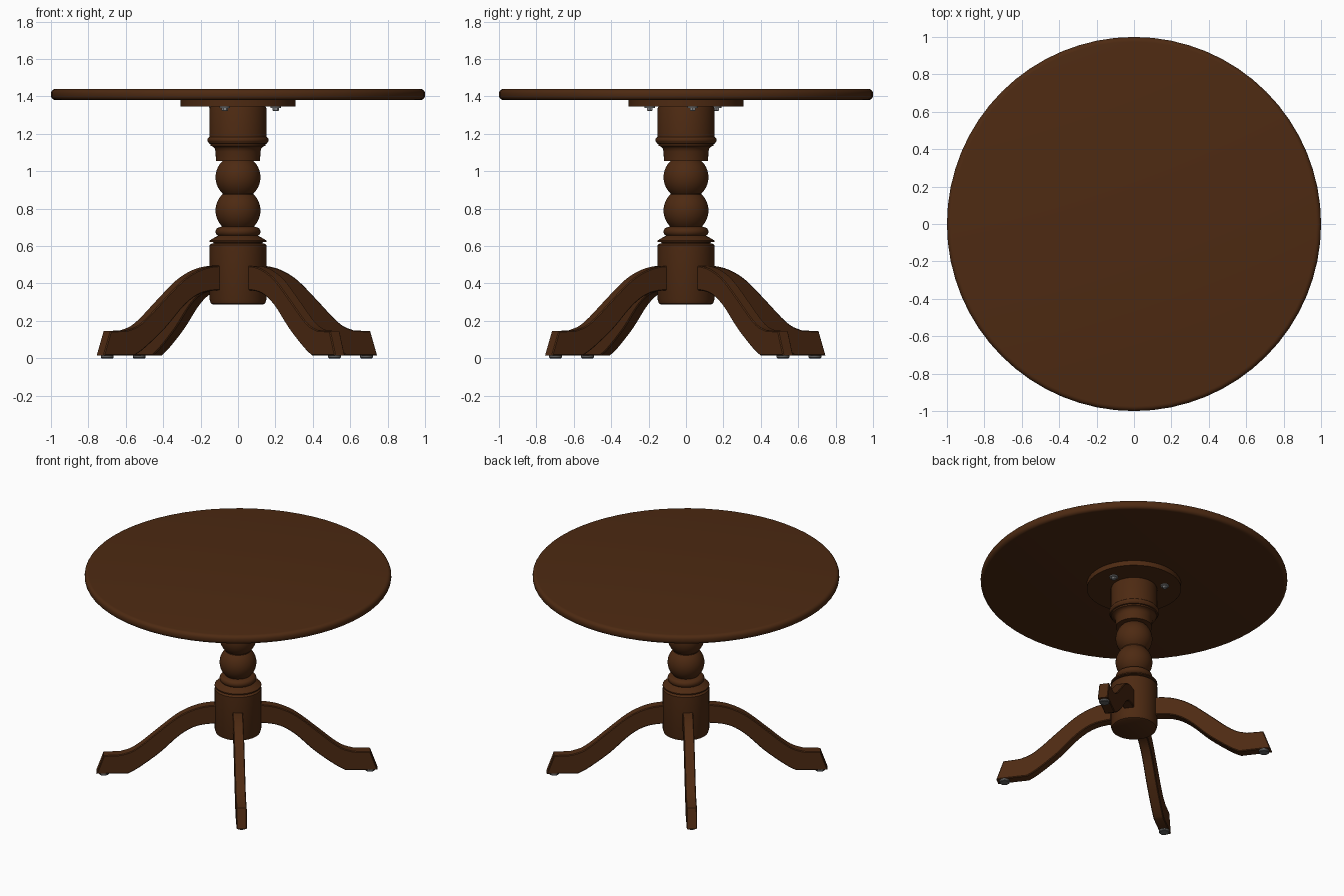
import bpy, bmesh, math
from mathutils import Matrix, Vector

if "Cube" in bpy.data.objects:
    bpy.data.objects.remove(bpy.data.objects["Cube"])


def material(name, rgb):
    m = bpy.data.materials.new(name)
    m.diffuse_color = (*rgb, 1)
    m.use_nodes = True
    m.node_tree.nodes["Principled BSDF"].inputs["Base Color"].default_value = m.diffuse_color
    return m


WOOD = material("dark_brown_wood", (0.075, 0.023, 0.006))
METAL = material("grey_metal", (0.25, 0.25, 0.25))
PAD = material("dark_grey_pad", (0.12, 0.12, 0.12))


def finish(bm, name, mat, angle=35):
    bmesh.ops.recalc_face_normals(bm, faces=bm.faces)
    me = bpy.data.meshes.new(name)
    bm.to_mesh(me)
    bm.free()
    me.materials.append(mat)
    ob = bpy.data.objects.new(name, me)
    bpy.context.collection.objects.link(ob)
    bpy.ops.object.select_all(action='DESELECT')
    ob.select_set(True)
    bpy.context.view_layer.objects.active = ob
    bpy.ops.object.shade_smooth_by_angle(angle=math.radians(angle))
    return ob


def lathe(name, profile, mat, sides=48, at=(0, 0)):
    """Turn a (radius, height) profile, capped at both ends."""
    bm = bmesh.new()
    rings = []
    for r, z in profile:
        rings.append([bm.verts.new((at[0] + r * math.cos(2 * math.pi * i / sides),
                                    at[1] + r * math.sin(2 * math.pi * i / sides), z))
                      for i in range(sides)])
    for a, b in zip(rings, rings[1:]):
        for i in range(sides):
            j = (i + 1) % sides
            bm.faces.new((a[i], a[j], b[j], b[i]))
    bm.faces.new(rings[0][::-1])
    bm.faces.new(rings[-1])
    return finish(bm, name, mat)


def arc(cr, cz, rr, rz, a0, a1, n):
    return [(cr + rr * math.cos(math.radians(a0 + (a1 - a0) * i / n)),
             cz + rz * math.sin(math.radians(a0 + (a1 - a0) * i / n))) for i in range(n + 1)]


def smooth(pts, n=4):
    """Catmull-Rom curve through the points."""
    p = [Vector(q) for q in pts]
    p = [2 * p[0] - p[1]] + p + [2 * p[-1] - p[-2]]
    out = []
    for a, b, c, d in zip(p, p[1:], p[2:], p[3:]):
        for k in range(n):
            t = k / n
            out.append(0.5 * (2 * b + (c - a) * t + (2 * a - 5 * b + 4 * c - d) * t * t
                              + (3 * b - a - 3 * c + d) * t ** 3))
    return out + [p[-2]]


# Round top with softened rim, and mounting plate
lathe("table_top", arc(0.975, 1.405, 0.025, 0.025, -90, 0, 5)
      + arc(0.975, 1.415, 0.025, 0.025, 0, 90, 5), WOOD, 64)
lathe("mounting_plate", [(0.308, 1.345), (0.308, 1.381)], WOOD)

# Turned pedestal column
column = [(0.135, 0.288), (0.145, 0.293), (0.152, 0.315), (0.152, 0.605), (0.145, 0.612),
          (0.13, 0.615), (0.13, 0.62), (0.152, 0.622), (0.152, 0.63), (0.135, 0.64),
          (0.122, 0.648), (0.112, 0.652)]
column += arc(0.1, 0.677, 0.02, 0.023, -70, 80, 6)
column += arc(0, 0.79, 0.12, 0.12, -45, 46, 14)
column += arc(0, 0.968, 0.12, 0.12, -46, 46, 14)
column += [(0.118, 1.056), (0.12, 1.105), (0.124, 1.122), (0.134, 1.132), (0.148, 1.136),
           (0.148, 1.146), (0.156, 1.148)]
column += arc(0.15, 1.167, 0.014, 0.016, -60, 80, 6)
column += [(0.152, 1.19), (0.152, 1.335), (0.147, 1.348)]
lathe("pedestal_column", column, WOOD)

# Four curved legs with foot pads
top = smooth([(0.10, 0.497), (0.20, 0.49), (0.29, 0.466), (0.39, 0.413), (0.52, 0.306),
              (0.62, 0.220), (0.69, 0.172), (0.76, 0.149)]) + [Vector((0.87, 0.145))]
under = smooth([(0.71, 0.014), (0.64, 0.055), (0.504, 0.16), (0.37, 0.287),
                (0.254, 0.35), (0.10, 0.368)])
outline = top + [Vector((0.917, 0.014))] + under
CX, CY = -0.006, -0.004
for k in range(4):
    a = math.radians(-53 + 90 * k)
    bm = bmesh.new()
    face = bm.faces.new([bm.verts.new((p.x, -0.034, p.y)) for p in outline])
    ext = bmesh.ops.extrude_face_region(bm, geom=[face])
    bmesh.ops.translate(bm, vec=(0, 0.068, 0),
                        verts=[v for v in ext['geom'] if isinstance(v, bmesh.types.BMVert)])
    # ease the long edges of the leg
    long_edges = [e for e in bm.edges if abs(e.verts[0].co.y - e.verts[1].co.y) < 0.01]
    bmesh.ops.bevel(bm, geom=long_edges, offset=0.005, segments=1, affect='EDGES')
    bm.transform(Matrix.Translation((CX, CY, 0)) @ Matrix.Rotation(a, 4, 'Z'))
    finish(bm, f"leg_{k + 1}", WOOD, 30)
    lathe(f"foot_pad_{k + 1}", [(0.03, 0), (0.034, 0.004), (0.034, 0.016)], PAD, 20,
          (CX + 0.868 * math.cos(a), CY + 0.868 * math.sin(a)))

# Bolts with washers holding the plate
for k, deg in enumerate((10, 128, 250)):
    a = math.radians(deg)
    at = (0.205 * math.cos(a), 0.205 * math.sin(a))
    lathe(f"washer_{k + 1}", [(0.028, 1.338), (0.028, 1.346)], METAL, 20, at)
    lathe(f"bolt_head_{k + 1}", [(0.012, 1.322), (0.017, 1.326), (0.017, 1.34)], METAL, 6, at)
